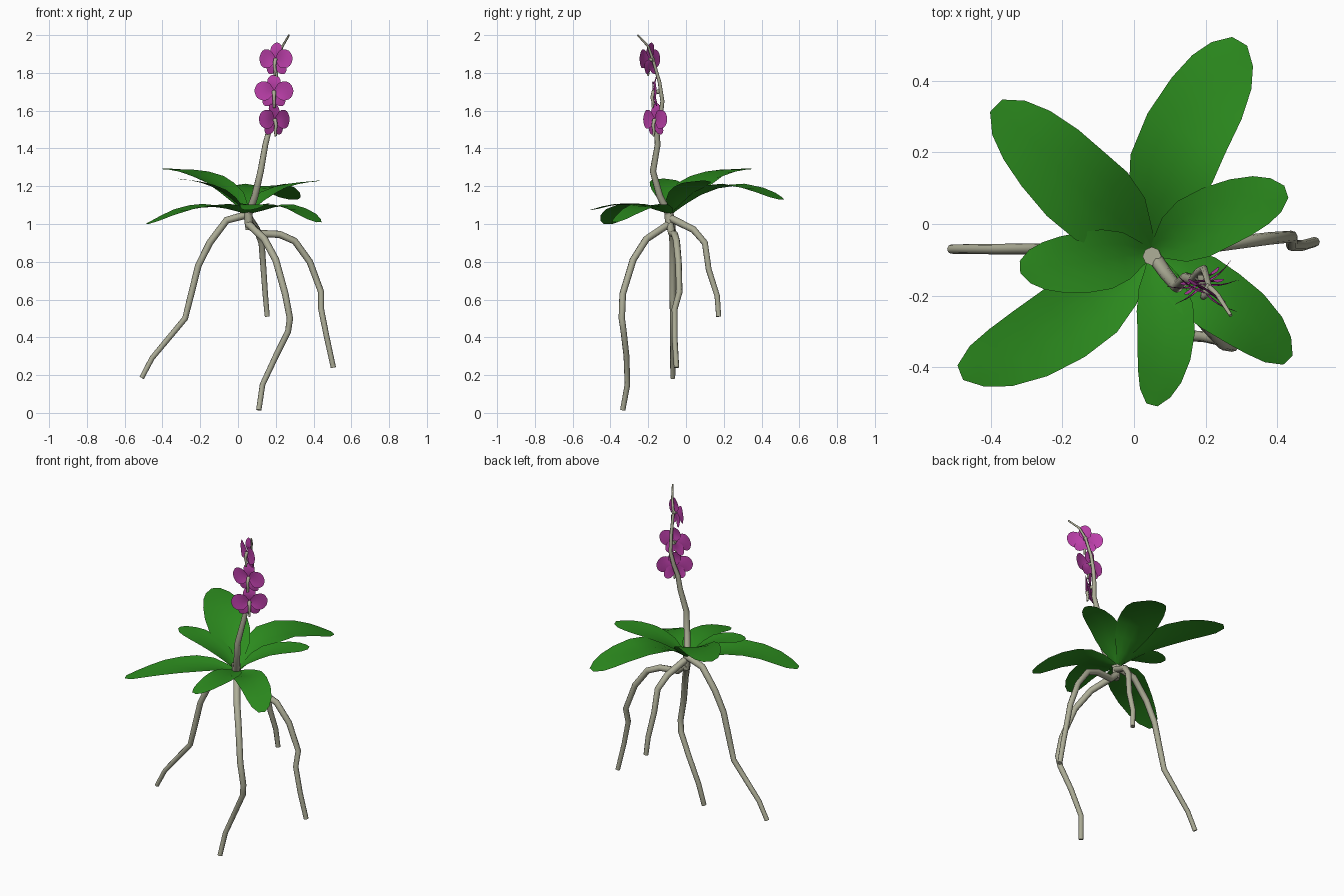
import bpy, bmesh
from math import sin, cos, radians
from mathutils import Vector

if "Cube" in bpy.data.objects:
    bpy.data.objects.remove(bpy.data.objects["Cube"])


def material(name, rgb):
    m = bpy.data.materials.new(name)
    m.diffuse_color = (*rgb, 1)
    m.use_nodes = True
    m.node_tree.nodes["Principled BSDF"].inputs["Base Color"].default_value = m.diffuse_color
    return m


GREEN = material("leaf_green", (0.025, 0.26, 0.013))
PURPLE = material("petal_purple", (0.5, 0.05, 0.4))
BARK = material("root_grey", (0.42, 0.42, 0.31))

STEPS = (0, .12, .25, .4, .55, .7, .83, .93, 1)
LEAF = (.12, .42, .78, .99, 1, .93, .78, .55, .2)
PETAL = (.15, .5, .82, .98, 1, .95, .8, .55, .15)


def spline(pts, t):
    """Catmull-Rom point along a list of points."""
    p = [Vector(q) for q in pts]
    p = [2 * p[0] - p[1]] + p + [2 * p[-1] - p[-2]]
    n = len(pts) - 1
    i = min(int(t * n), n - 1)
    u = t * n - i
    a, b, c, d = p[i:i + 4]
    return 0.5 * (2 * b + (c - a) * u + (2 * a - 5 * b + 4 * c - d) * u ** 2
                  + (3 * b - a - 3 * c + d) * u ** 3)


def blade(bm, pts, width, normal, profile, cup):
    """Sheet following a midrib; cup lifts the edges near the base."""
    rows = []
    for t, w in zip(STEPS, profile):
        c = spline(pts, t)
        tan = spline(pts, min(t + .02, 1)) - spline(pts, max(t - .02, 0))
        side = tan.cross(normal).normalized()
        up = side.cross(tan).normalized()
        rows.append([bm.verts.new(c + side * s * w * width
                                  + up * cup * (1 - 1.2 * t) * width * w * s * s)
                     for s in (-1, -.5, 0, .5, 1)])
    for a, b in zip(rows, rows[1:]):
        for i in range(4):
            bm.faces.new((a[i], a[i + 1], b[i + 1], b[i]))


def finish(bm, name, mat):
    bmesh.ops.recalc_face_normals(bm, faces=bm.faces)
    me = bpy.data.meshes.new(name)
    bm.to_mesh(me)
    bm.free()
    me.materials.append(mat)
    for f in me.polygons:
        f.use_smooth = True
    ob = bpy.data.objects.new(name, me)
    bpy.context.collection.objects.link(ob)
    return ob


def tube(name, pts, r0, r1):
    """Eight-sided tapering tube along a polyline."""
    cu = bpy.data.curves.new(name, 'CURVE')
    cu.dimensions = '3D'
    cu.bevel_depth = 1
    cu.bevel_resolution = 2
    cu.use_fill_caps = True
    sp = cu.splines.new('POLY')
    sp.points.add(len(pts) - 1)
    for i, (q, p) in enumerate(zip(sp.points, pts)):
        q.co = (*p, 1)
        q.radius = r0 + (r1 - r0) * i / (len(pts) - 1)
    cu.materials.append(BARK)
    ob = bpy.data.objects.new(name, cu)
    bpy.context.collection.objects.link(ob)
    bpy.ops.object.select_all(action='DESELECT')
    ob.select_set(True)
    bpy.context.view_layer.objects.active = ob
    bpy.ops.object.convert(target='MESH')


# Leaves: half width, then midrib points after the shared crown
base = (0.05, -0.08, 1.05)
leaves = {
    "leaf_back_right": (.122, (.08, .07, 1.15), (.13, .22, 1.2), (.22, .38, 1.18), (.295, .51, 1.13)),
    "leaf_back_left": (.12, (-.04, .01, 1.15), (-.14, .09, 1.23), (-.26, .21, 1.28), (-.385, .33, 1.295)),
    "leaf_right": (.09, (.12, -.04, 1.12), (.21, .01, 1.18), (.32, .055, 1.215), (.425, .09, 1.23)),
    "leaf_left": (.085, (-.03, -.09, 1.13), (-.12, -.105, 1.19), (-.22, -.115, 1.225), (-.318, -.12, 1.24)),
    "leaf_front_left": (.11, (-.05, -.16, 1.08), (-.17, -.26, 1.09), (-.32, -.35, 1.065), (-.485, -.415, 1.0)),
    "leaf_front": (.08, (.075, -.17, 1.08), (.09, -.28, 1.1), (.08, -.39, 1.1), (.05, -.505, 1.075)),
    "leaf_front_right": (.092, (.12, -.13, 1.07), (.22, -.2, 1.095), (.33, -.28, 1.07), (.43, -.38, 1.01)),
}
for name, (w, *pts) in leaves.items():
    bm = bmesh.new()
    blade(bm, [base] + pts, w, Vector((0, 0, 1)), LEAF, .3)
    finish(bm, name, GREEN)

# Crown, flower stem and aerial roots
tube("crown", [(.05, -.09, 1.1), (.055, -.09, 1.03), (.06, -.085, .97)], .026, .02)
tube("flower_stem", [(.055, -.09, 1.05), (.09, -.14, 1.15), (.12, -.175, 1.28), (.145, -.15, 1.42),
                     (.165, -.155, 1.5), (.18, -.135, 1.57), (.195, -.125, 1.65), (.2, -.14, 1.75),
                     (.21, -.175, 1.87), (.235, -.2, 1.94), (.27, -.255, 2.0)], .02, .005)
tube("root_left", [(.05, -.085, 1.05), (-.06, -.075, 1.02), (-.15, -.07, .9), (-.21, -.07, .78),
                   (-.255, -.07, .6), (-.28, -.07, .5), (-.38, -.07, .38), (-.455, -.07, .29),
                   (-.51, -.07, .185)], .02, .013)
tube("root_right", [(.055, -.085, 1.0), (.11, -.075, .95), (.22, -.06, .945), (.3, -.05, .91),
                    (.38, -.04, .8), (.44, -.035, .64), (.44, -.06, .55), (.47, -.06, .4),
                    (.505, -.05, .24)], .021, .014)
tube("root_front", [(.055, -.09, 1.0), (.14, -.21, .92), (.2, -.28, .81), (.25, -.335, .63),
                    (.275, -.34, .5), (.265, -.33, .43), (.2, -.315, .3), (.13, -.31, .15),
                    (.11, -.335, .015)], .02, .014)
tube("root_back", [(.06, -.08, 1.03), (.1, .04, .97), (.125, .1, .9), (.135, .12, .76),
                   (.145, .165, .62), (.155, .173, .51)], .02, .014)

# Flowers: centre and turn; petals given as angle from up, length, half width, forward offset
petals = ((0, .09, .036, -.006), (85, .103, .05, .004), (-85, .103, .05, .004),
          (145, .088, .03, -.004), (-145, .088, .03, -.004))
flowers = {"lower": ((.19, -.16, 1.55), 38), "middle": ((.19, -.162, 1.7), 5),
           "upper": ((.203, -.188, 1.87), -32)}
for name, (centre, turn) in flowers.items():
    c, a = Vector(centre), radians(turn)
    right, front, up = Vector((cos(a), sin(a), 0)), Vector((sin(a), -cos(a), 0)), Vector((0, 0, 1))
    bm = bmesh.new()
    for ang, length, w, off in petals:
        d = right * sin(radians(ang)) + up * cos(radians(ang))
        o = c + front * off
        blade(bm, [o, o + d * length * .5 + front * .006, o + d * length], w, front, PETAL, .2)
    finish(bm, name + "_flower_petals", PURPLE)
    # Pale column and lip hanging at the centre, with a stalk to the stem
    tube(name + "_flower_lip", [c - front * .02, c + front * .012, c + front * .018 - up * .03,
                                c + front * .012 - up * .06, c + front * .016 - up * .085], .012, .006)
